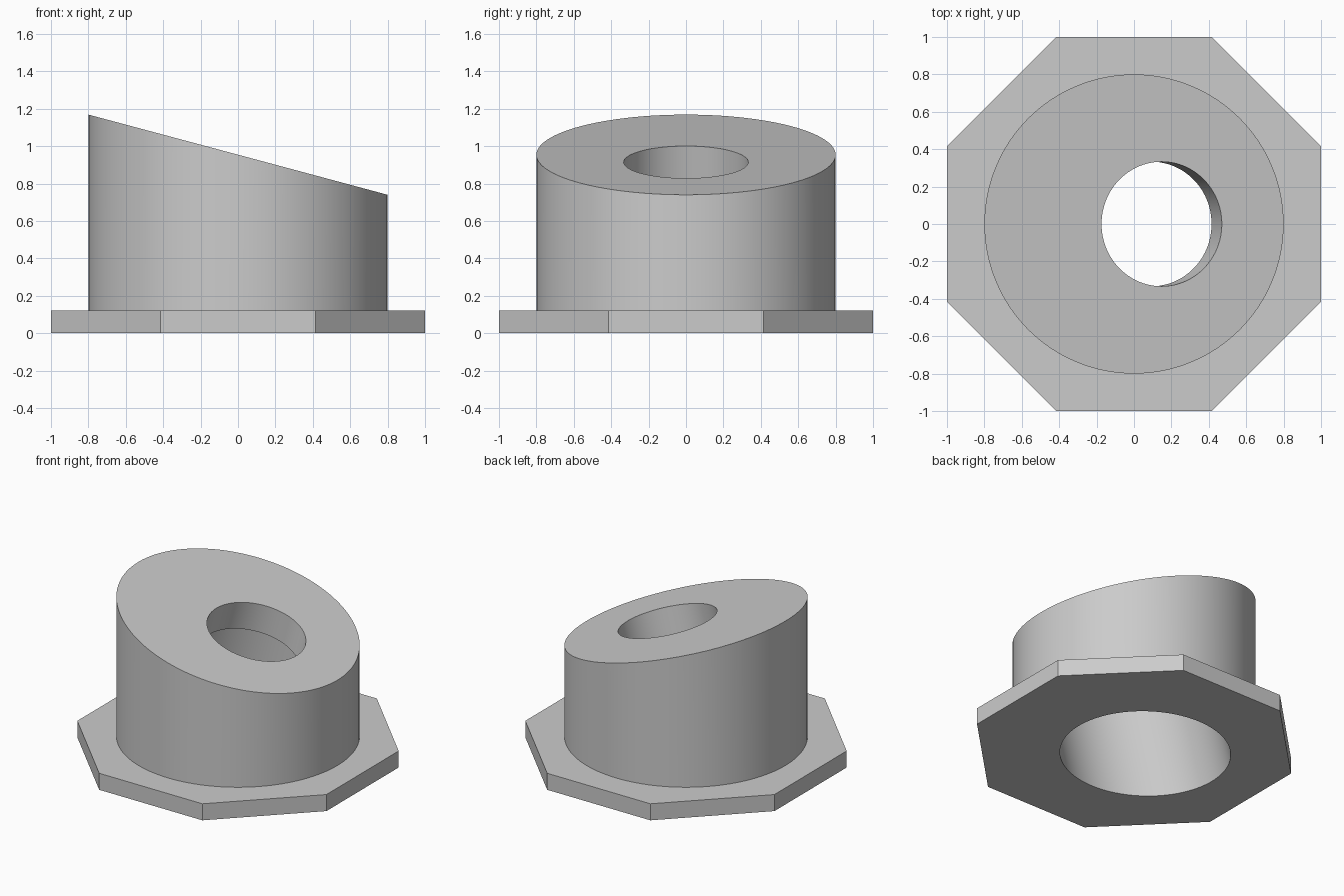
import bpy
import bmesh
import math
from mathutils import Matrix, Vector

cube = bpy.data.objects.get("Cube")
if cube:
    bpy.data.objects.remove(cube, do_unlink=True)

TILT = math.radians(15)
NORMAL = Vector((math.sin(TILT), 0, math.cos(TILT)))
TOP = Vector((0.148, 0, 0.954 - 0.148 * math.tan(TILT)))  # hole centre on the slanted face
ROOF = 0.212                                             # thickness left above the bore

grey = bpy.data.materials.new("plain grey")
grey.use_nodes = True
grey.diffuse_color = (0.6, 0.6, 0.6, 1)
grey.node_tree.nodes["Principled BSDF"].inputs["Base Color"].default_value = grey.diffuse_color


def cylinder(name, radius, z0, z1, sides, matrix=Matrix(), cut=None):
    """Closed cylinder between two heights, optionally trimmed by a plane."""
    bm = bmesh.new()
    bmesh.ops.create_cone(bm, cap_ends=True, segments=sides, radius1=radius,
                          radius2=radius, depth=z1 - z0,
                          matrix=matrix @ Matrix.Translation((0, 0, (z0 + z1) / 2)))
    if cut:
        bmesh.ops.bisect_plane(bm, geom=bm.verts[:] + bm.edges[:] + bm.faces[:],
                               plane_co=cut[0], plane_no=cut[1], clear_outer=True)
        bmesh.ops.holes_fill(bm, edges=[e for e in bm.edges if e.is_boundary], sides=0)
    bmesh.ops.recalc_face_normals(bm, faces=bm.faces)
    mesh = bpy.data.meshes.new(name)
    bm.to_mesh(mesh)
    bm.free()
    mesh.materials.append(grey)
    obj = bpy.data.objects.new(name, mesh)
    bpy.context.collection.objects.link(obj)
    return obj


def combine(body, tool, operation):
    """Apply a boolean and discard the tool object."""
    tool.hide_render = True
    mod = body.modifiers.new(operation.lower(), "BOOLEAN")
    mod.object, mod.operation, mod.solver = tool, operation, "EXACT"
    bpy.ops.object.select_all(action="DESELECT")
    body.select_set(True)
    bpy.context.view_layer.objects.active = body
    bpy.ops.object.modifier_apply(modifier=mod.name)
    bpy.data.objects.remove(tool, do_unlink=True)


# Octagonal flange with flats facing the axes
collar = cylinder("flanged_collar", 1 / math.cos(math.pi / 8), 0, 0.12, 8,
                  Matrix.Rotation(math.pi / 8, 4, "Z"))

# Round sleeve with a slanted top
sleeve = cylinder("sleeve", 0.8, 0.05, 1.5, 128, cut=(TOP, NORMAL))
combine(collar, sleeve, "UNION")

# Wide bore from below and narrow hole through the roof, square to the slanted top
axis = Matrix.Translation(TOP) @ Matrix.Rotation(TILT, 4, "Y")
combine(collar, cylinder("bore", 0.55, -1.6, -ROOF, 128, axis), "DIFFERENCE")
combine(collar, cylinder("hole", 0.333, -0.5, 0.3, 96, axis), "DIFFERENCE")

bpy.ops.object.select_all(action="DESELECT")
collar.select_set(True)
bpy.context.view_layer.objects.active = collar
bpy.ops.object.shade_smooth_by_angle(angle=math.radians(30))
